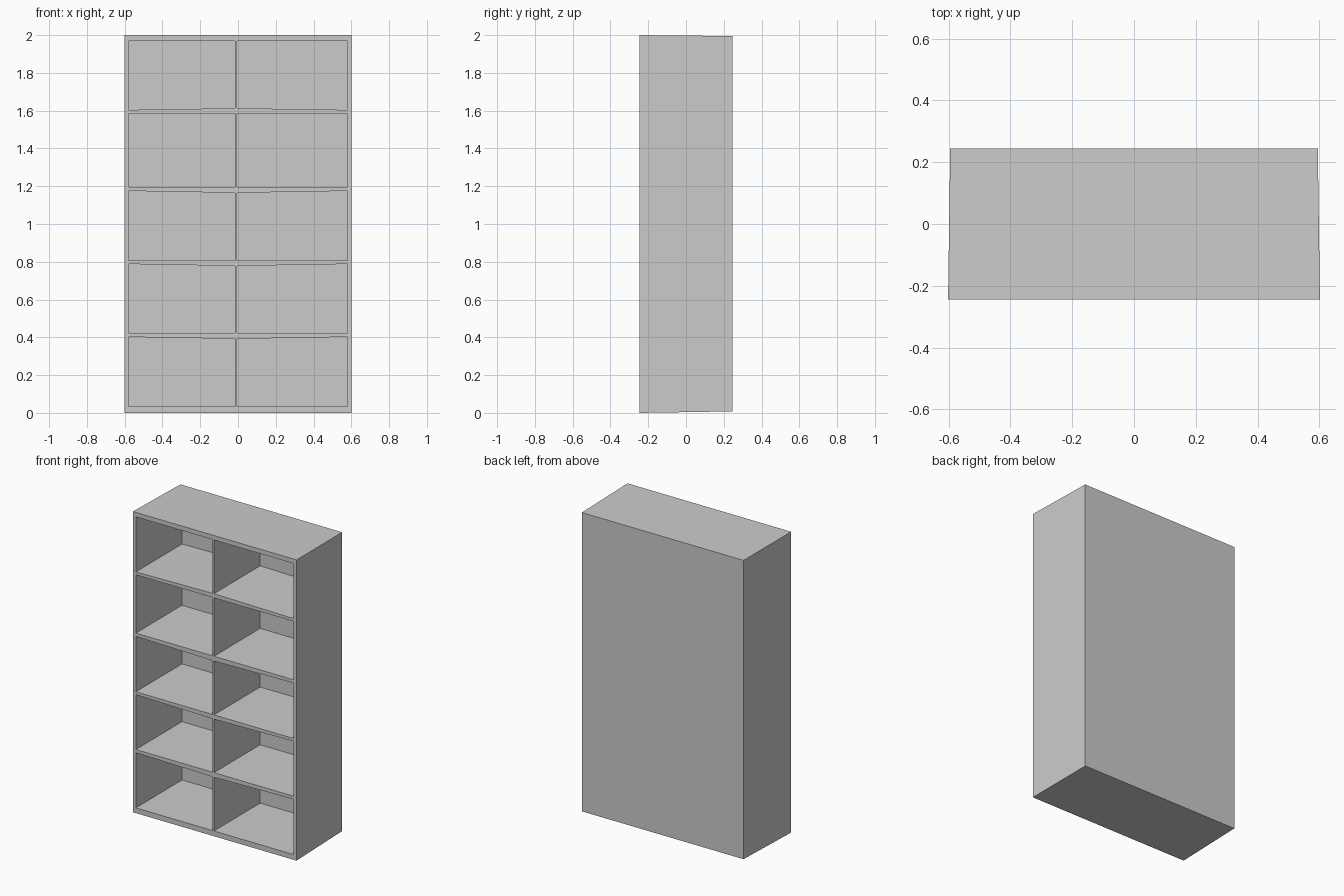
import bpy
import bmesh

cube = bpy.data.objects.get("Cube")
if cube:
    bpy.data.objects.remove(cube, do_unlink=True)

HALF_W, HALF_D, HEIGHT = 0.602, 0.245, 2.0
INNER, BACK = 0.58, 0.24            # inner wall position, start of back board
FLOOR, CEILING = 0.035, 1.97

grey = bpy.data.materials.new("plain grey")
grey.use_nodes = True
colour = (0.6, 0.6, 0.6, 1)
grey.diffuse_color = colour
grey.node_tree.nodes["Principled BSDF"].inputs["Base Color"].default_value = colour


def taper(v):
    """Draw the outer shell in slightly towards the back."""
    f = (v.y + HALF_D) / (2 * HALF_D)
    if abs(v.x) > 0.6:
        v.x -= 0.007 * f * (1 if v.x > 0 else -1)
    if v.z < 0.001:
        v.z += 0.008 * f
    elif v.z > HEIGHT - 0.001:
        v.z -= 0.005 * f


def prism(name, outline, y0=-HALF_D, y1=BACK):
    """Extrude an x-z outline from y0 back to y1."""
    bm = bmesh.new()
    face = bm.faces.new([bm.verts.new((x, y0, z)) for x, z in outline])
    ext = bmesh.ops.extrude_face_region(bm, geom=[face])
    for v in ext["geom"]:
        if isinstance(v, bmesh.types.BMVert):
            v.co.y = y1
    for v in bm.verts:
        taper(v.co)
    bmesh.ops.recalc_face_normals(bm, faces=bm.faces)
    mesh = bpy.data.meshes.new(name)
    bm.to_mesh(mesh)
    bm.free()
    mesh.materials.append(grey)
    obj = bpy.data.objects.new(name, mesh)
    bpy.context.collection.objects.link(obj)


def box(name, x0, x1, z0, z1, **depth):
    prism(name, [(x0, z0), (x1, z0), (x1, z1), (x0, z1)], **depth)


# Outer case: mitred side panels, top, base and thin back board
for name, s in (("left_side", 1), ("right_side", -1)):
    prism(name, [(s * HALF_W, 0), (s * HALF_W, HEIGHT),
                 (s * INNER, CEILING), (s * INNER, FLOOR)])
for name, outer, inner in (("base", 0, FLOOR), ("top", HEIGHT, CEILING)):
    prism(name, [(-HALF_W, outer), (HALF_W, outer), (INNER, inner), (-INNER, inner)])
box("back_board", -HALF_W, HALF_W, 0, HEIGHT, y0=BACK, y1=HALF_D)

# Shelves: underside, top, and how far each swells at the middle
shelves = [(0.402, 0.423, 0.01, 0), (0.788, 0.807, 0.01, 0),
           (1.175, 1.197, 0.01, 0), (1.585, 1.604, 0, 0.009)]
below = FLOOR
for i, (z0, z1, sag, rise) in enumerate(shelves + [(CEILING, 0, 0, 0)], 1):
    # Divider piece filling the gap beneath this shelf
    box(f"divider_{i}", -0.017, -0.005, below, z0 - sag)
    if z1:
        prism(f"shelf_{i}", [(-INNER, z0), (-0.011, z0 - sag), (INNER, z0),
                             (INNER, z1), (-0.011, z1 + rise), (-INNER, z1)])
    below = z1 + rise
